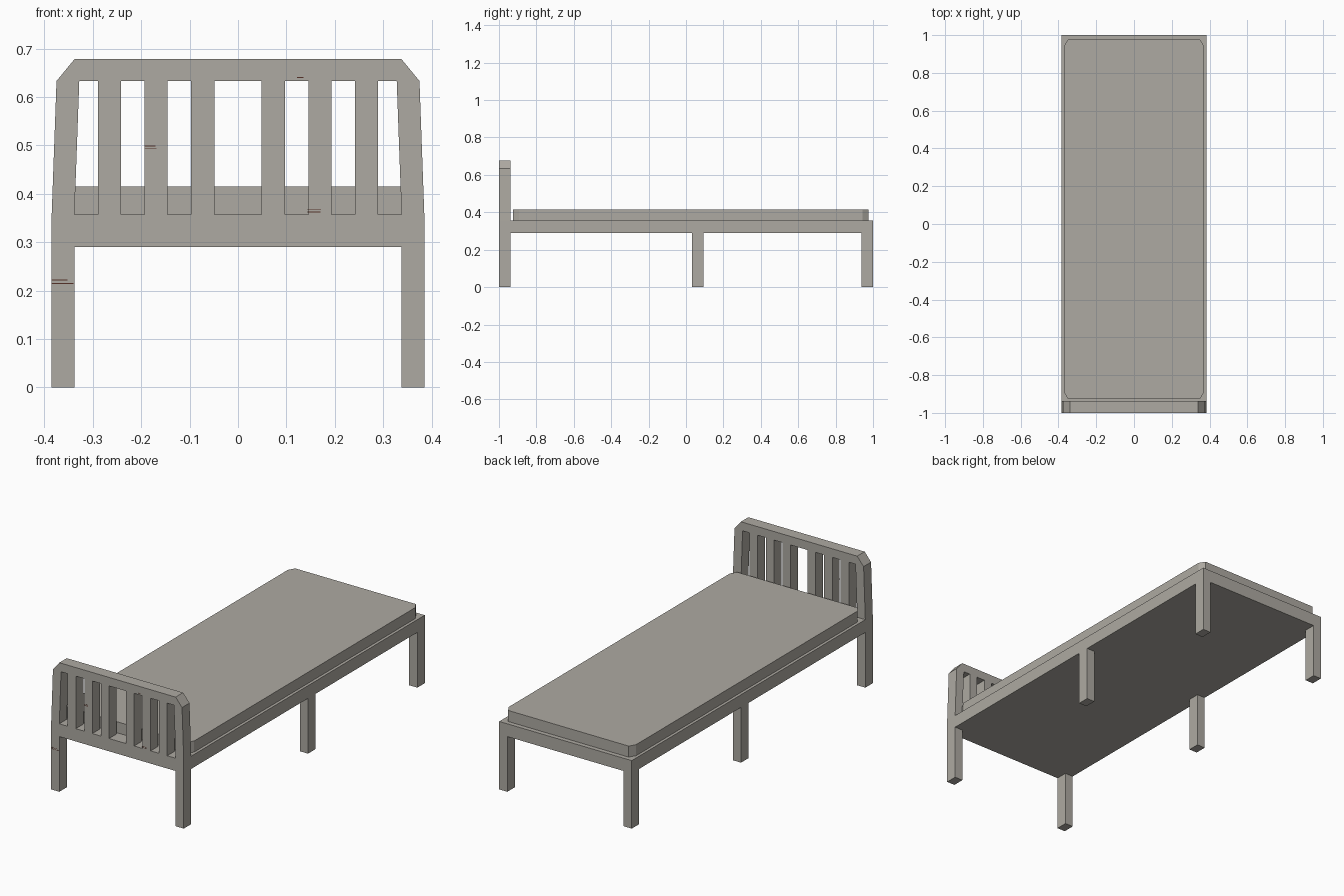
import bpy, bmesh, math

if "Cube" in bpy.data.objects:
    bpy.data.objects.remove(bpy.data.objects["Cube"])

def material(name, rgb):
    m = bpy.data.materials.new(name)
    m.diffuse_color = (*rgb, 1)
    m.use_nodes = True
    m.node_tree.nodes["Principled BSDF"].inputs["Base Color"].default_value = m.diffuse_color
    return m

GREY = material("warm grey", (0.42, 0.40, 0.36))
BROWN = material("dark brown", (0.09, 0.03, 0.02))

def prism(name, pts, z0, z1, mat=GREY):
    """Extrude an xy outline from z0 to z1."""
    bm = bmesh.new()
    face = bm.faces.new([bm.verts.new((x, y, z0)) for x, y in pts])
    ext = bmesh.ops.extrude_face_region(bm, geom=[face])
    for v in ext["geom"]:
        if isinstance(v, bmesh.types.BMVert):
            v.co.z = z1
    bmesh.ops.recalc_face_normals(bm, faces=bm.faces)
    me = bpy.data.meshes.new(name)
    bm.to_mesh(me)
    bm.free()
    me.materials.append(mat)
    ob = bpy.data.objects.new(name, me)
    bpy.context.collection.objects.link(ob)
    return ob

def box(name, x0, x1, y0, y1, z0, z1, mat=GREY):
    return prism(name, [(x0, y0), (x1, y0), (x1, y1), (x0, y1)], z0, z1, mat)

# dimensions
W, IN, T = 0.385, 0.338, 0.062
RAIL, DECK, MATT = 0.29, 0.357, 0.415
ARCH = 0.633

# headboard with legs and rail: one outline plus slot openings
half = [(0.338, 0.678), (0.375, ARCH), (W, DECK), (W, 0), (IN, 0), (IN, RAIL)]
loops = [half + [(-x, z) for x, z in reversed(half)]]
edges = [-IN, -0.289, -0.242, -0.193, -0.146, -0.097, -0.049]
slots = [(edges[i], edges[i + 1]) for i in (0, 2, 4)]
slots += [(-b, -a) for a, b in slots] + [(-0.049, 0.049)]
for a, b in slots:
    ta = -0.328 if a == -IN else a
    tb = 0.328 if b == IN else b
    loops.append([(a, DECK), (b, DECK), (tb, ARCH), (ta, ARCH)])

cu = bpy.data.curves.new("headboard_profile", 'CURVE')
cu.dimensions = '2D'
cu.fill_mode = 'BOTH'
cu.extrude = T / 2
for lp in loops:
    sp = cu.splines.new('POLY')
    sp.points.add(len(lp) - 1)
    for p, (x, z) in zip(sp.points, lp):
        p.co = (x, z, 0, 1)
    sp.use_cyclic_u = True
tmp = bpy.data.objects.new("headboard_helper", cu)
bpy.context.collection.objects.link(tmp)
bpy.context.view_layer.update()
me = bpy.data.meshes.new_from_object(tmp.evaluated_get(bpy.context.evaluated_depsgraph_get()))
bpy.data.objects.remove(tmp)
bm = bmesh.new()
bm.from_mesh(me)
bmesh.ops.remove_doubles(bm, verts=bm.verts, dist=1e-5)
bmesh.ops.recalc_face_normals(bm, faces=bm.faces)
for f in bm.faces:
    f.smooth = False
    f.material_index = 0
bm.to_mesh(me)
bm.free()
me.materials.clear()
me.materials.append(GREY)
headboard = bpy.data.objects.new("headboard", me)
headboard.rotation_euler = (math.radians(90), 0, 0)
headboard.location = (0, -1 + T / 2, 0)
bpy.context.collection.objects.link(headboard)

# bed base
box("bed_base", -W, W, -1 + T, 1, RAIL, DECK)

# middle and foot legs
for side, x0, x1 in (("left", -W, -IN), ("right", IN, W)):
    box("middle_leg_" + side, x0, x1, 0.031, 0.093, 0, RAIL)
    box("foot_leg_" + side, x0, x1, 1 - T, 1, 0, RAIL)

# mattress with clipped corners
mx, y0, y1, cx, cy = 0.37, -0.925, 0.976, 0.02, 0.033
prism("mattress", [(-mx + cx, y0), (mx - cx, y0), (mx, y0 + cy), (mx, y1 - cy),
                   (mx - cx, y1), (-mx + cx, y1), (-mx, y1 - cy), (-mx, y0 + cy)],
      DECK, MATT)

# fine wood marks on the headboard front
for i, (a, b, z) in enumerate([(-0.193, -0.168, 0.493), (-0.193, -0.17, 0.499),
                               (0.144, 0.17, 0.362), (0.144, 0.172, 0.368),
                               (-0.385, -0.34, 0.215), (-0.385, -0.352, 0.222),
                               (0.122, 0.135, 0.64)]):
    box("wood_mark_%d" % i, a, b, -1.0005, -0.9995, z - 0.001, z + 0.001, BROWN)
